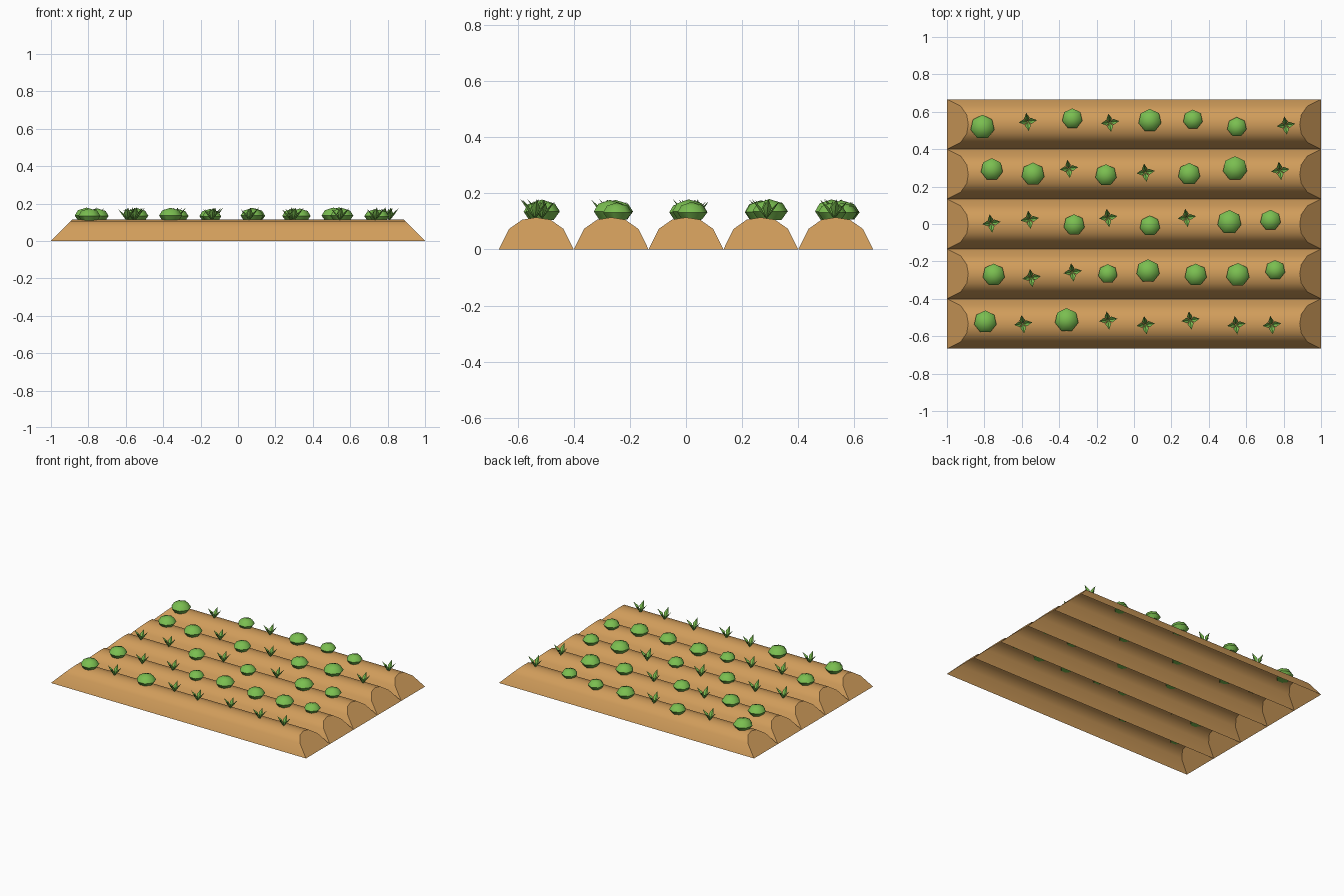
import bpy, bmesh, math
from mathutils import Vector

if "Cube" in bpy.data.objects:
    bpy.data.objects.remove(bpy.data.objects["Cube"])


def srgb(r, g, b):
    return tuple(((c / 255 + 0.055) / 1.055) ** 2.4 for c in (r, g, b)) + (1.0,)


def material(name, rgb):
    m = bpy.data.materials.new(name)
    m.diffuse_color = srgb(*rgb)
    m.use_nodes = True
    m.node_tree.nodes["Principled BSDF"].inputs["Base Color"].default_value = m.diffuse_color
    return m


SOIL = material("soil brown", (209, 157, 91))
LEAF = material("leaf green", (122, 190, 80))


def finish(bm, name, mat, location, smooth=None):
    bmesh.ops.recalc_face_normals(bm, faces=bm.faces[:]) if smooth is not None else None
    me = bpy.data.meshes.new(name)
    bm.to_mesh(me)
    bm.free()
    me.materials.append(mat)
    ob = bpy.data.objects.new(name, me)
    ob.location = location
    bpy.context.collection.objects.link(ob)
    if smooth is not None:
        bpy.ops.object.select_all(action='DESELECT')
        ob.select_set(True)
        bpy.context.view_layer.objects.active = ob
        bpy.ops.object.shade_smooth_by_angle(angle=math.radians(smooth))
    return ob


# Soil ridge: open shell with a rounded section, sloping to the ground at both ends
PROFILE = [(-0.1333, 0), (-0.097, 0.073), (-0.05, 0.106), (0, 0.114),
           (0.05, 0.106), (0.097, 0.073), (0.1333, 0)]


def ridge(i, y):
    bm = bmesh.new()
    rows = []
    for side in (-1, 1):
        outer = [bm.verts.new((side, py, 0)) for py, pz in PROFILE]
        inner = [bm.verts.new((side * (1 - pz), py, pz)) for py, pz in PROFILE]
        # ridge ends of the profile sit on the border, so merge them afterwards
        rows += [outer, inner] if side < 0 else [inner, outer]
    for a, b in zip(rows, rows[1:]):
        for k in range(len(PROFILE) - 1):
            bm.faces.new((a[k], b[k], b[k + 1], a[k + 1]))
    bmesh.ops.remove_doubles(bm, verts=bm.verts[:], dist=1e-5)
    bmesh.ops.dissolve_degenerate(bm, edges=bm.edges[:], dist=1e-5)
    bmesh.ops.recalc_face_normals(bm, faces=bm.faces[:])
    if sum(f.normal.z * f.calc_area() for f in bm.faces) < 0:
        bmesh.ops.reverse_faces(bm, faces=bm.faces[:])
    me_ob = finish(bm, f"soil_ridge_{i}", SOIL, (0, y, 0))
    bpy.ops.object.select_all(action='DESELECT')
    me_ob.select_set(True)
    bpy.context.view_layer.objects.active = me_ob
    bpy.ops.object.shade_smooth_by_angle(angle=math.radians(45))


# Leafy head: squashed seven-sided dome that tucks in underneath
def head(name, x, y, r):
    bm = bmesh.new()
    rings = [(0.66, -0.10), (1.0, 0.36), (0.72, 0.80)]
    loops = []
    for f, h in rings:
        loops.append([bm.verts.new((r * f * math.cos(math.pi / 2 + k * math.tau / 7),
                                    r * f * math.sin(math.pi / 2 + k * math.tau / 7),
                                    r * h)) for k in range(7)])
    top = bm.verts.new((0, 0, r * 1.02))
    bm.faces.new(loops[0][::-1])
    for a, b in zip(loops, loops[1:]):
        for k in range(7):
            bm.faces.new((a[k], a[(k + 1) % 7], b[(k + 1) % 7], b[k]))
    for k in range(7):
        bm.faces.new((loops[-1][k], loops[-1][(k + 1) % 7], top))
    finish(bm, name, LEAF, (x, y, 0.112), smooth=50)


# Sprout: four pointed leaves, each folded along its middle
def sprout(name, x, y):
    bm = bmesh.new()
    for k, size in enumerate((1.0, 0.9, 0.9, 1.0)):
        a = math.radians(8 + 90 * k)
        out = Vector((math.cos(a), math.sin(a), 0))
        side = Vector((-out.y, out.x, 0))
        up = Vector((0, 0, 1))
        base = bm.verts.new(-up * 0.004)
        mid = bm.verts.new((out * 0.026 + up * 0.028) * size)
        tip = bm.verts.new((out * 0.052 + up * 0.066) * size)
        left = bm.verts.new((out * 0.021 + up * 0.036 + side * 0.016) * size)
        right = bm.verts.new((out * 0.021 + up * 0.036 - side * 0.016) * size)
        for tri in ((base, mid, left), (mid, tip, left), (base, right, mid), (mid, right, tip)):
            bm.faces.new(tri)
    finish(bm, name, LEAF, (x, y, 0.112))


# Planting plan, front row first: (x, offset from ridge line, head radius or 0 for a sprout)
ROWS = [
    [(-.795, .01, .061), (-.595, 0, 0), (-.36, .02, .064), (-.14, .02, 0),
     (.06, -.005, 0), (.30, .02, 0), (.545, -.005, 0), (.735, -.005, 0)],
    [(-.75, -.005, .06), (-.55, -.02, 0), (-.33, .01, 0), (-.14, 0, .052),
     (.075, .015, .063), (.33, -.005, .06), (.555, -.005, .063), (.755, .02, .054)],
    [(-.765, .005, 0), (-.56, .025, 0), (-.32, -.005, .057), (-.14, .035, 0),
     (.085, -.01, .055), (.28, .035, 0), (.51, .01, .065), (.73, .02, .056)],
    [(-.76, .025, .06), (-.54, .0, .062), (-.35, .03, 0), (-.15, -.005, .058),
     (.06, .01, 0), (.295, 0, .06), (.54, .03, .066), (.78, .02, 0)],
    [(-.81, -.015, .065), (-.57, .015, 0), (-.33, .03, .055), (-.13, .01, 0),
     (.085, .02, .062), (.315, .025, .053), (.55, -.015, .053), (.81, -.005, 0)],
]

for i, row in enumerate(ROWS):
    y = (i - 2) * 0.2667
    ridge(i + 1, y)
    for j, (x, dy, r) in enumerate(row):
        if r:
            head(f"leafy_head_{i + 1}_{j + 1}", x, y + dy, r)
        else:
            sprout(f"sprout_{i + 1}_{j + 1}", x, y + dy)
